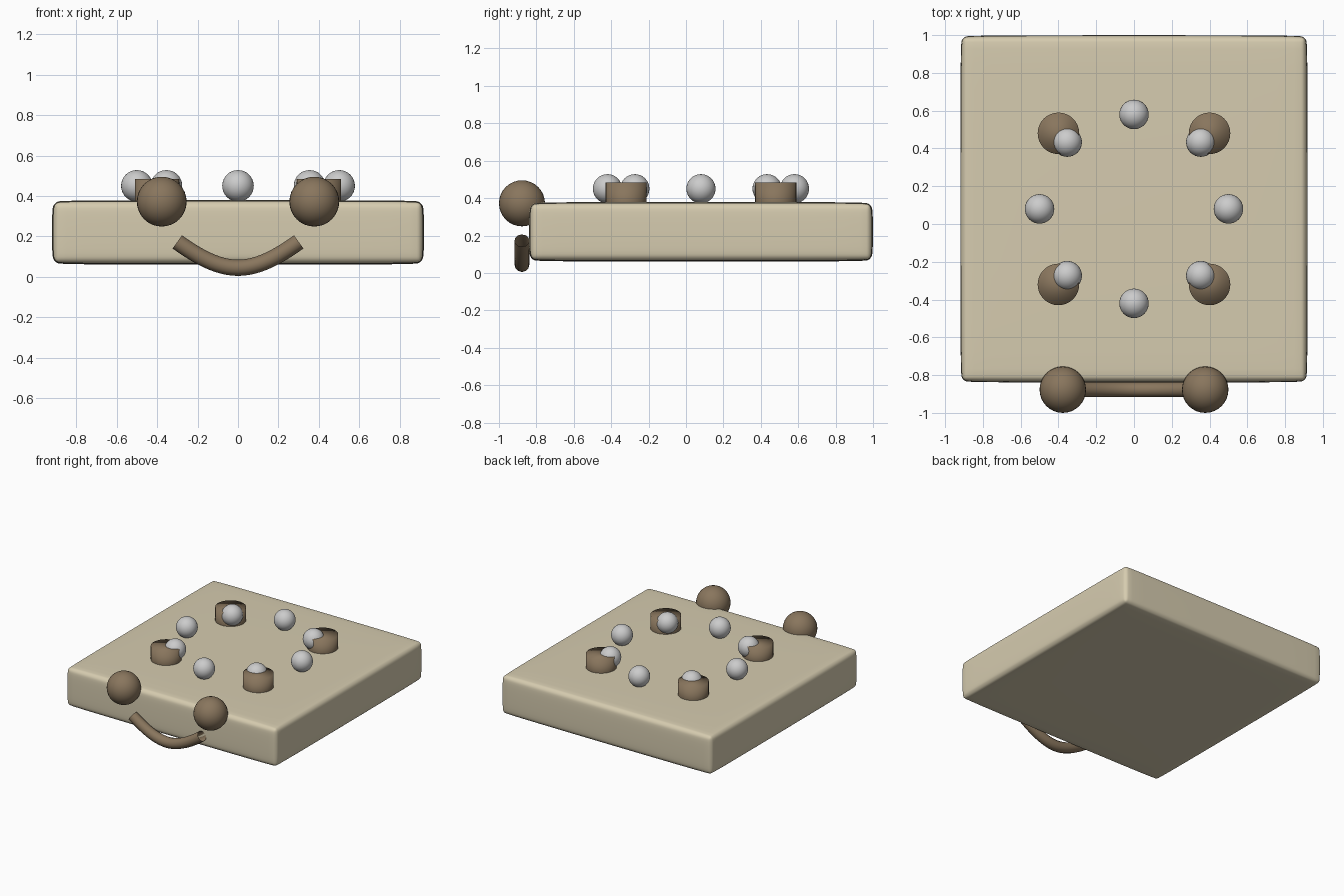
import bpy, math

if "Cube" in bpy.data.objects:
    bpy.data.objects.remove(bpy.data.objects["Cube"])

CY = 0.08  # y centre of the slab and everything standing on it


def material(name, rgb):
    m = bpy.data.materials.new(name)
    m.diffuse_color = (*rgb, 1)
    m.use_nodes = True
    m.node_tree.nodes["Principled BSDF"].inputs["Base Color"].default_value = m.diffuse_color
    return m


SAND = material("sand", (0.67, 0.60, 0.43))
BROWN = material("brown", (0.25, 0.18, 0.11))


def finish(name, mat=None):
    ob = bpy.context.object
    ob.name = name
    if mat:
        ob.data.materials.append(mat)
    bpy.ops.object.shade_smooth()
    return ob


def ball(name, loc, r, mat=None):
    bpy.ops.mesh.primitive_uv_sphere_add(segments=32, ring_count=16, radius=r, location=loc)
    return finish(name, mat)


# Softly rounded slab body
bpy.ops.mesh.primitive_cube_add(size=1, location=(0, CY, 0.22))
slab = bpy.context.object
slab.scale = (1.84, 1.84, 0.32)
bpy.ops.object.transform_apply(location=False, rotation=False, scale=True)
finish("slab_body", SAND)
bevel = slab.modifiers.new("bevel", 'BEVEL')
bevel.width = 0.05
bevel.segments = 3
sub = slab.modifiers.new("subdivision", 'SUBSURF')
sub.levels = sub.render_levels = 2

# Eyes on the front edge
for side, sx in (("left", -1), ("right", 1)):
    ball(f"eye_{side}", (sx * 0.377, -0.877, 0.372), 0.123, BROWN)

# Round studs on top
for sx in (-1, 1):
    for sy in (-1, 1):
        bpy.ops.mesh.primitive_cylinder_add(vertices=32, radius=0.11, depth=0.2,
                                            location=(sx * 0.4, CY + sy * 0.4, 0.383))
        finish("top_stud", BROWN)

# Ring of grey balls
for i in range(8):
    a = i * math.pi / 4
    ball("ring_ball", (0.5 * math.cos(a), CY + 0.5 * math.sin(a), 0.45), 0.078)

# Smile: open-ended tube along a curve
curve = bpy.data.curves.new("smile", 'CURVE')
curve.dimensions = '3D'
curve.bevel_depth = 0.04
curve.bevel_resolution = 4
curve.resolution_u = 12
spline = curve.splines.new('BEZIER')
spline.bezier_points.add(2)
path = [((-0.4, 0.245), (-0.3, 0.173), (-0.2, 0.101)),
        ((-0.1, 0.045), (0, 0.045), (0.1, 0.045)),
        ((0.2, 0.101), (0.3, 0.173), (0.4, 0.245))]
for p, (l, c, r) in zip(spline.bezier_points, path):
    p.handle_left_type = p.handle_right_type = 'FREE'
    p.handle_left = (l[0], -0.877, l[1])
    p.co = (c[0], -0.877, c[1])
    p.handle_right = (r[0], -0.877, r[1])
smile = bpy.data.objects.new("smile", curve)
bpy.context.collection.objects.link(smile)
curve.materials.append(BROWN)
